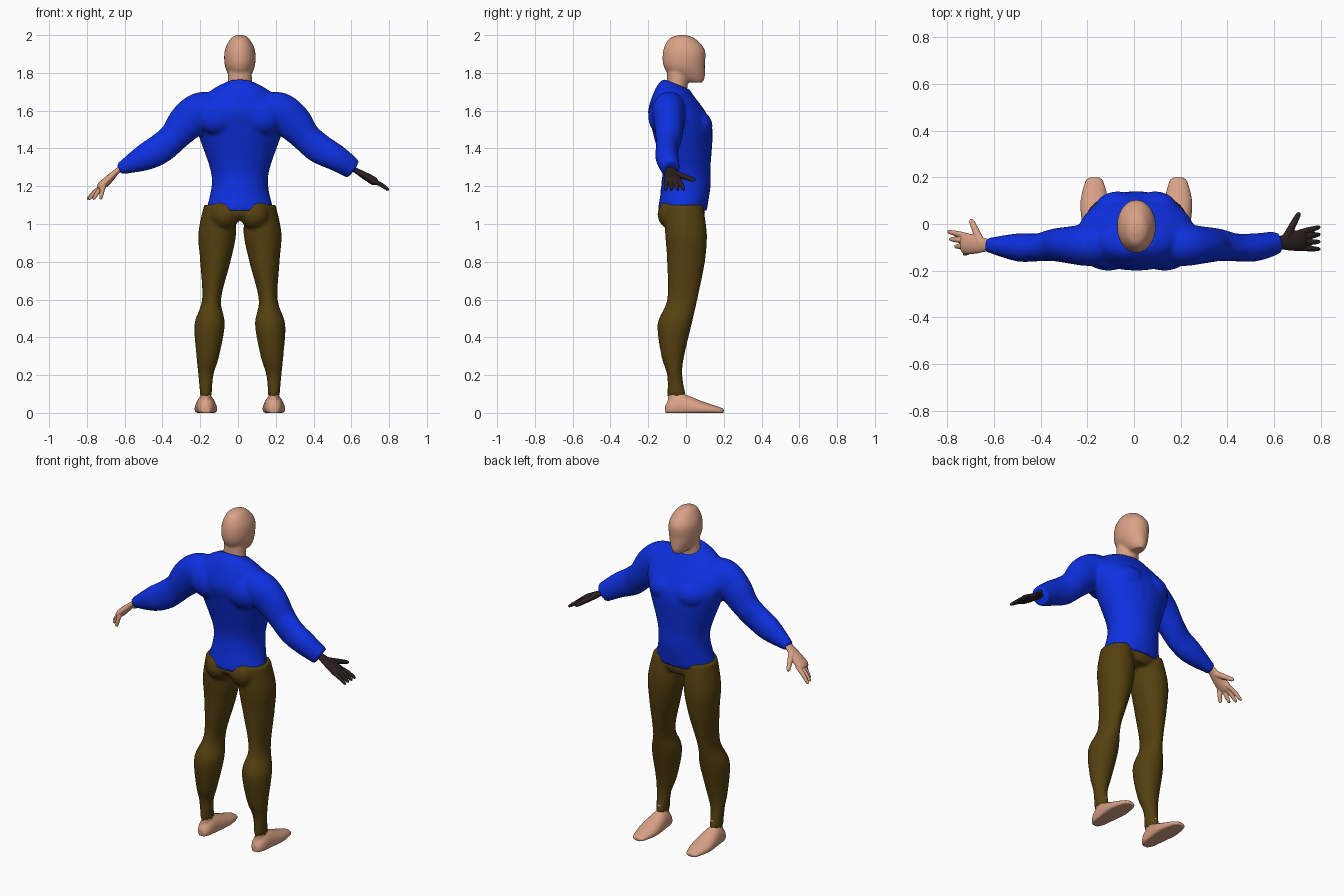
import bpy
import bmesh
import math
from mathutils import Vector

cube = bpy.data.objects.get("Cube")
if cube:
    bpy.data.objects.remove(cube, do_unlink=True)

CENTRE = .01  # body centre line


def material(name, red, green, blue):
    mat = bpy.data.materials.new(name)
    mat.use_nodes = True
    colour = (red, green, blue, 1)
    mat.diffuse_color = colour
    mat.node_tree.nodes["Principled BSDF"].inputs["Base Color"].default_value = colour
    return mat


skin = material("skin", .7, .36, .24)
shirt_blue = material("shirt blue", .004, .03, .75)
trouser_olive = material("trouser olive", .09, .052, .005)
glove_brown = material("glove dark brown", .024, .015, .014)


def refine(rows, steps=6):
    """Smooth curve through all rows of positions and radii."""
    refined = []
    last = len(rows) - 1
    for i in range(last):
        before, start = Vector(rows[max(0, i - 1)]), Vector(rows[i])
        end, after = Vector(rows[i + 1]), Vector(rows[min(last, i + 2)])
        leave, arrive = (end - before) / 2, (after - start) / 2
        for step in range(steps):
            t = step / steps
            ease = t * t * (3 - 2 * t)
            refined.append(start.lerp(end, ease) + leave * t * (1 - t) ** 2
                           - arrive * t * t * (1 - t))
    return refined + [Vector(rows[last])]


def loft(bm, rows, direction, sides=28):
    """Rows hold x, y, z and two radii; the rings are joined and capped."""
    rows = refine(rows)
    centres = [Vector(row[:3]) for row in rows]
    rings = []
    for i, centre in enumerate(centres):
        across, along = Vector((1, 0, 0)), Vector((0, 1, 0))
        if direction == "forward":
            along = Vector((0, 0, 1))
        elif direction == "path":
            ahead = centres[min(i + 1, len(rows) - 1)]
            tangent = (ahead - centres[max(i - 1, 0)]).normalized()
            across = along - tangent * along.dot(tangent)
            across.normalize()
            along = tangent.cross(across)
        ring = []
        for k in range(sides):
            angle = math.tau * k / sides
            point = centre + across * rows[i][3] * math.cos(angle)
            point += along * rows[i][4] * math.sin(angle)
            if direction == "collar":  # neckline dips at the front
                point.z -= .2 * max(0, centre.z - 1.6) * math.sin(angle)
            point.z = max(0, point.z)
            ring.append(bm.verts.new(point))
        rings.append(ring)
    for low, high in zip(rings, rings[1:]):
        for k in range(sides):
            bm.faces.new((low[k - 1], low[k], high[k], high[k - 1]))
    bm.faces.new(rings[0])
    bm.faces.new(rings[-1])


def build(name, parts, mat, voxel, smooth):
    """Blend overlapping lofts into one smooth skin."""
    bm = bmesh.new()
    for rows, direction in parts:
        loft(bm, rows, direction)
    bmesh.ops.recalc_face_normals(bm, faces=bm.faces)
    mesh = bpy.data.meshes.new(name)
    bm.to_mesh(mesh)
    bm.free()
    mesh.materials.append(mat)
    mesh.polygons.foreach_set("use_smooth", [True] * len(mesh.polygons))
    ob = bpy.data.objects.new(name, mesh)
    bpy.context.collection.objects.link(ob)
    remesh = ob.modifiers.new("blend", "REMESH")
    remesh.mode = "VOXEL"
    remesh.voxel_size = voxel
    remesh.use_smooth_shade = True
    relax = ob.modifiers.new("relax", "SMOOTH")
    relax.factor = .5
    relax.iterations = smooth


def mirrored(rows, side):
    return [(CENTRE + side * x, *rest) for x, *rest in rows]


def upright(rows):
    """Central rows of height, half width, y centre and half depth."""
    return [(CENTRE, y, z, width, depth) for z, width, y, depth in rows]


def muscle(x, y, z, width, depth, height):
    rows = []
    for k in range(9):
        angle = math.pi * (k / 8 - .5)
        swell = max(.03, math.cos(angle))
        rows.append((x, y, z + height * math.sin(angle), width * swell, depth * swell))
    return rows


# Head and neck, face towards +y
head = upright([(2, .02, -.02, .02), (1.98, .05, -.02, .07), (1.92, .08, -.01, .11),
                (1.84, .08, -.01, .11), (1.78, .055, .01, .09), (1.75, .03, .04, .05)])
neck = upright([(1.65, .07, -.05, .05), (1.85, .06, -.04, .06)])
build("head", [(head, "up"), (neck, "up")], skin, .007, 3)

# Shirt: torso, sleeves, chest and shoulder blades; the left cuff is wider
torso = upright([(1.07, .18, -.02, .13), (1.2, .15, 0, .13), (1.3, .16, 0, .13),
                 (1.5, .23, -.02, .16), (1.6, .25, -.05, .15), (1.7, .16, -.06, .1),
                 (1.74, .08, -.05, .07)])
sleeve = [(.1, -.08, 1.6, .08, .08), (.2, -.09, 1.6, .09, .1), (.28, -.09, 1.54, .08, .1),
          (.35, -.09, 1.46, .07, .08), (.42, -.1, 1.4, .06, .08), (.51, -.1, 1.35, .06, .07)]
cuffs = {1: (.6, -.08, 1.29, .05, .055), -1: (.64, -.09, 1.29, .03, .03)}
chest = muscle(.08, .06, 1.52, .1, .08, .08)
shoulder_blade = muscle(.12, -.12, 1.57, .11, .08, .1)
shirt = [(torso, "collar")]
for side, cuff in cuffs.items():
    shirt.append((mirrored(sleeve + [cuff], side), "path"))
    shirt.append((mirrored(chest, side), "up"))
    shirt.append((mirrored(shoulder_blade, side), "up"))
build("shirt", shirt, shirt_blue, .01, 4)

# Trousers: pelvis, seat and two muscular legs
pelvis = upright([(1.13, .14, -.01, .1), (1.06, .16, -.02, .12), (1.02, .12, -.01, .1)])
leg = [(.11, -.01, 1.1, .08, .1), (.12, 0, .95, .1, .11), (.13, 0, .8, .08, .1),
       (.15, -.02, .6, .05, .08), (.16, -.06, .47, .08, .09), (.17, -.07, .3, .06, .06),
       (.18, -.06, .2, .04, .04), (.18, -.05, .09, .03, .05)]
seat = muscle(.08, -.07, 1.05, .08, .08, .08)
trousers = [(pelvis, "up")]
for side in cuffs:
    trousers.append((mirrored(leg, side), "up"))
    trousers.append((mirrored(seat, side), "up"))
build("trousers", trousers, trouser_olive, .01, 3)

# Bare feet: flat soled and pointing to +y
ankle = [(.18, -.05, .14, .025, .04), (.18, -.05, .03, .03, .05)]
outline = [(-.11, .02, .04), (-.08, .04, .08), (-.02, .05, .1), (.09, .06, .06),
           (.18, .04, .03), (.2, .02, .02)]
foot = [(.18, y, height / 3, width, height * 2 / 3) for y, width, height in outline]
for side, label in zip(cuffs, ("left", "right")):
    parts = [(mirrored(ankle, side), "up"), (mirrored(foot, side), "forward")]
    build(label + "_foot", parts, skin, .006, 2)


def taper(points, radii, flat=1):
    return [(*point, radius, radius * flat) for point, radius in zip(points, radii)]


# Hands: flattened palm, four fanned fingers and a thumb
def hand(name, side, wrist, reach, bend, thumb, mat):
    wrist, reach, thumb = Vector(wrist), Vector(reach), Vector(thumb)
    knuckle = wrist.lerp(reach, .5)
    palm = [wrist.lerp(reach, part) for part in (-.25, 0, .25, .5, .6)]
    rows = [taper(palm, (.025, .03, .04, .045, .035), .5)]
    for i in range(4):
        tip = reach + Vector((-bend * i * i, .032 * (1.5 - i), 0))
        base = knuckle + Vector((-.01, .022 * (1.5 - i), 0))
        joint = base.lerp(tip, .5) + Vector((0, 0, .006))
        finger = (base, joint, base.lerp(tip, .9), tip)
        rows.append(taper(finger, (.012, .012, .009, .003)))
    root = wrist.lerp(reach, .1) + Vector((0, .01, 0))
    bones = (root, root.lerp(thumb, .5), root.lerp(thumb, .9), thumb)
    rows.append(taper(bones, (.018, .015, .011, .004)))
    build(name, [(mirrored(row, side), "path") for row in rows], mat, .004, 2)


hand("left_glove", 1, (.62, -.08, 1.28), (.79, -.06, 1.18), 0, (.7, .05, 1.23), glove_brown)
hand("right_hand", -1, (.65, -.09, 1.28), (.81, -.08, 1.13), .008, (.71, .02, 1.2), skin)
